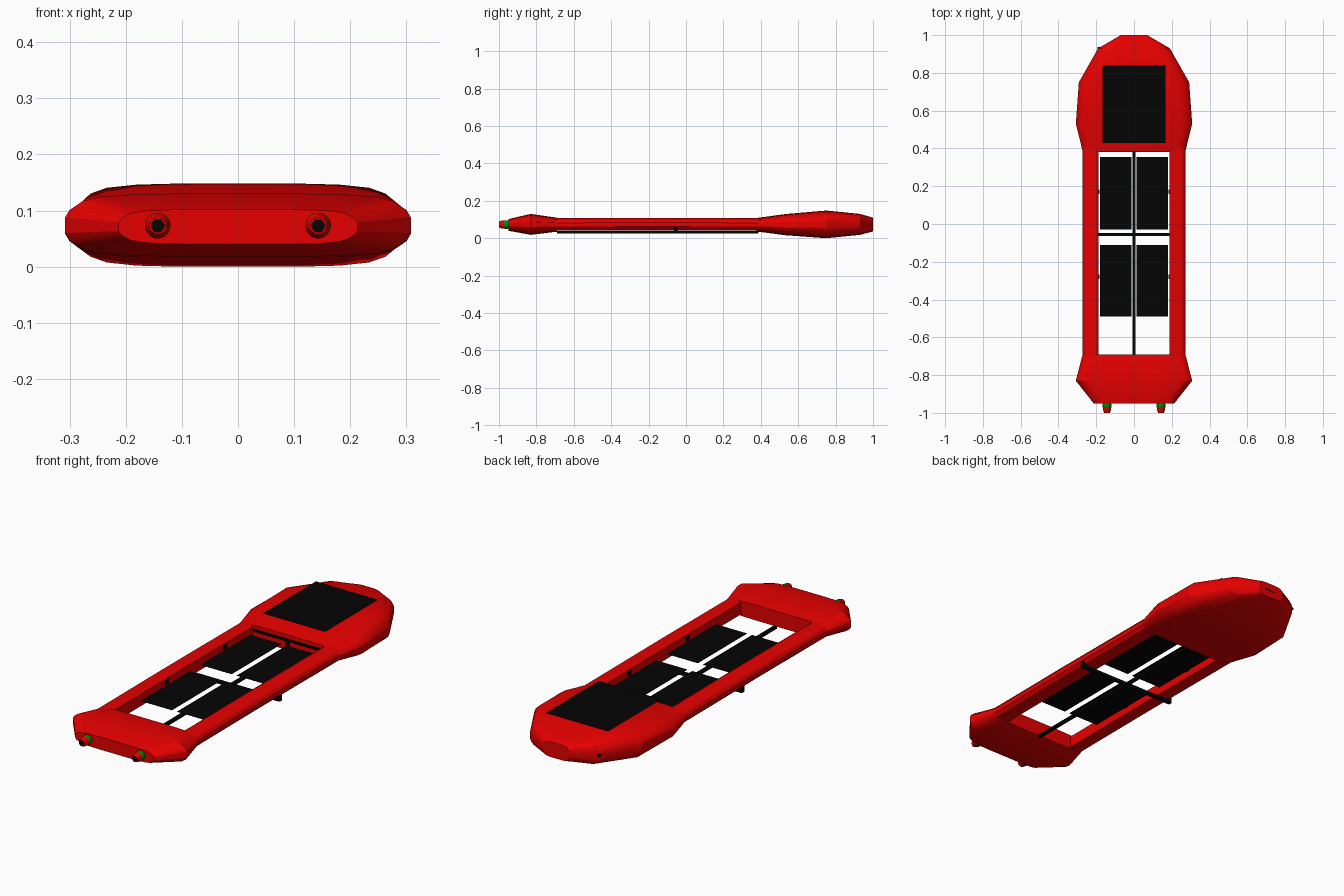
import bpy, bmesh, math
from mathutils import Matrix

if "Cube" in bpy.data.objects:
    bpy.data.objects.remove(bpy.data.objects["Cube"])


def material(name, rgb):
    m = bpy.data.materials.new(name)
    m.diffuse_color = (*rgb, 1)
    m.use_nodes = True
    m.node_tree.nodes["Principled BSDF"].inputs["Base Color"].default_value = m.diffuse_color
    return m


RED = material("red", (0.8, 0.0, 0.0))
BLACK = material("black", (0.0015, 0.0015, 0.0015))
GREEN = material("green", (0.0, 0.25, 0.0))


def finish(name, bm, mat, angle=25):
    bmesh.ops.recalc_face_normals(bm, faces=bm.faces)
    me = bpy.data.meshes.new(name)
    bm.to_mesh(me)
    bm.free()
    me.materials.append(mat)
    ob = bpy.data.objects.new(name, me)
    bpy.context.collection.objects.link(ob)
    bpy.ops.object.select_all(action='DESELECT')
    ob.select_set(True)
    bpy.context.view_layer.objects.active = ob
    bpy.ops.object.shade_smooth_by_angle(angle=math.radians(angle))
    return ob


def loft(name, rings, mat, angle=25):
    bm = bmesh.new()
    loops = [[bm.verts.new(p) for p in r] for r in rings]
    n = len(loops[0])
    for a, b in zip(loops, loops[1:]):
        for i in range(n):
            j = (i + 1) % n
            bm.faces.new((a[i], a[j], b[j], b[i]))
    bm.faces.new(loops[0])
    bm.faces.new(loops[-1])
    return finish(name, bm, mat, angle)


def box(name, lo, hi, mat):
    bm = bmesh.new()
    size = [b - a for a, b in zip(lo, hi)]
    mid = [(a + b) / 2 for a, b in zip(lo, hi)]
    bmesh.ops.create_cube(bm, size=1, matrix=Matrix.Translation(mid) @ Matrix.Diagonal((*size, 1)))
    return finish(name, bm, mat)


def sheet(name, x0, x1, y0, y1, z):
    bm = bmesh.new()
    bm.faces.new([bm.verts.new(p) for p in ((x0, y0, z), (x1, y0, z), (x1, y1, z), (x0, y1, z))])
    return finish(name, bm, BLACK)


# Rounded cross-section shared by both end pods
QUARTER = [(1, .25), (.975, .48), (.9, .76), (.8, .9), (.62, .975), (.38, 1)]
SECTION = (QUARTER + [(-x, z) for x, z in reversed(QUARTER)]
           + [(-x, -z) for x, z in QUARTER] + [(x, -z) for x, z in reversed(QUARTER)])


def pod(name, stations):
    rings = [[(x * hw, y, (z0 + z1) / 2 + z * (z1 - z0) / 2) for x, z in SECTION]
             for y, hw, z0, z1 in stations]
    return loft(name, rings, RED)


# End pods: y, half width, bottom, top
pod("head_pod", [(.385, .272, .035, .109), (.53, .308, .016, .129), (.75, .292, 0, .148),
                 (.93, .19, .018, .13), (1, .07, .036, .11)])
pod("foot_pod", [(-.95, .213, .04, .102), (-.83, .308, .018, .13), (-.69, .272, .035, .11)])

# Side rails
RAIL = [(.188, .042), (.188, .1), (.2, .107), (.235, .107), (.262, .096),
        (.272, .082), (.272, .06), (.258, .046), (.235, .04)]
for side, s in (("left", -1), ("right", 1)):
    loft(side + "_rail", [[(s * x, y, z + dz) for x, z in RAIL]
                          for y, dz in ((-.72, 0), (-.2, .002), (.42, 0))], RED)
    # Black studs on the inner face of each rail
    for i, y in enumerate((.17, -.28)):
        box(f"{side}_stud_{i}", (s * .187 - .004, y - .012, .076), (s * .187 + .004, y + .012, .096), BLACK)
    # Panels mounted above the frame bars, between the rails
    x0, x1 = sorted((s * .013, s * .18))
    for i, (y0, y1) in enumerate(((-.49, -.11), (-.03, .355))):
        sheet(f"{side}_panel_{i}", x0, x1, y0, y1, .073)

# Lid panel on top of the head pod
sheet("head_panel", -.168, .168, .43, .84, .152)

# Panel frame bars
box("centre_bar", (-.008, -.69, .026), (.008, .385, .038), BLACK)
box("cross_bar", (-.262, -.063, .026), (.262, -.047, .04), BLACK)
for side, s in (("left", -1), ("right", 1)):
    box(side + "_cross_bar_end", (s * .26 - .01, -.064, .028), (s * .26 + .01, -.046, .06), BLACK)
box("head_slot", (-.185, .38, .078), (.185, .392, .09), BLACK)
box("slot_post", (-.008, .378, .03), (.008, .39, .09), BLACK)


# Lathe along y from (y, radius) points
def lathe(name, x, z, profile, mat, n=20):
    rings = [[(x + r * math.cos(a), y, z + r * math.sin(a))
              for a in (2 * math.pi * i / n for i in range(n))] for y, r in profile]
    return loft(name, rings, mat, 35)


# Nozzles: green collar, red tip, black bore
for side, s in (("left", -1), ("right", 1)):
    x = s * .143
    lathe(side + "_collar", x, .073, [(-.94, .02), (-.955, .023), (-.97, .023), (-.976, .02)], GREEN)
    lathe(side + "_nozzle", x, .073, [(-.974, .022), (-.988, .02), (-1, .015), (-1, .012), (-.98, .011)], RED)
    lathe(side + "_bore", x, .073, [(-.9985, .0118), (-.98, .011)], BLACK)

# Nose slot and side button
box("nose_slot", (-.035, .99, .069), (.035, 1.0, .078), BLACK)
lathe("side_button", -.185, .075, [(.92, .008), (.937, .008)], BLACK, 12)
